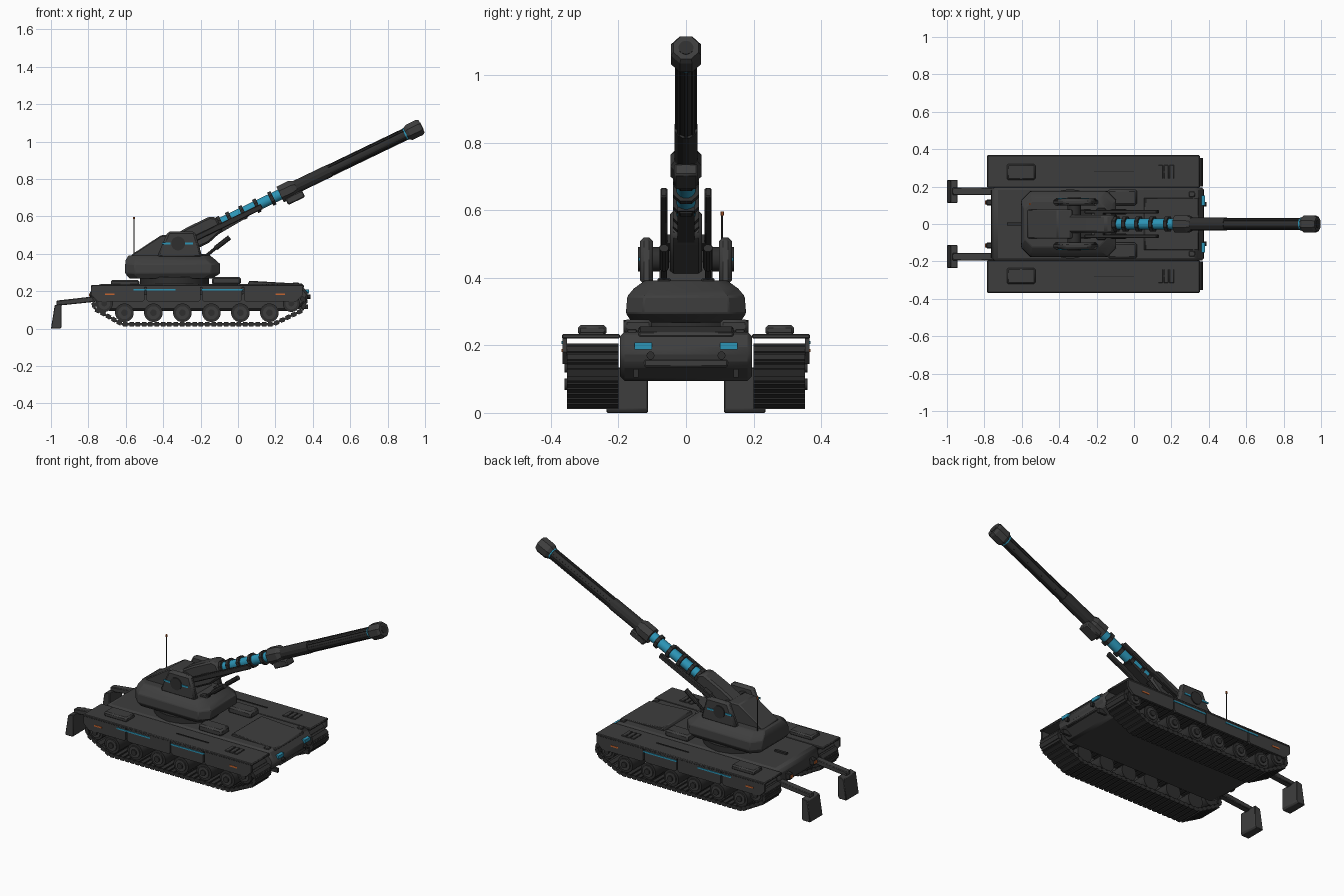
import bpy, bmesh, math
from mathutils import Matrix, Vector

if "Cube" in bpy.data.objects:
    bpy.data.objects.remove(bpy.data.objects["Cube"], do_unlink=True)


def material(name, rgb):
    m = bpy.data.materials.new(name)
    m.use_nodes = True
    m.diffuse_color = (*rgb, 1)
    m.node_tree.nodes["Principled BSDF"].inputs["Base Color"].default_value = (*rgb, 1)
    return m


BODY = material("charcoal armour", (0.048, 0.048, 0.048))
DARK = material("gunmetal", (0.028, 0.028, 0.028))
BLUE = material("cyan blue", (0.025, 0.3, 0.47))
ORANGE = material("burnt orange", (0.55, 0.13, 0.03))
made = []


def finish(bm, name, mat, bevel=0.0, frame=None):
    bmesh.ops.recalc_face_normals(bm, faces=bm.faces)
    mesh = bpy.data.meshes.new(name)
    bm.to_mesh(mesh)
    bm.free()
    mesh.materials.append(mat)
    ob = bpy.data.objects.new(name, mesh)
    bpy.context.collection.objects.link(ob)
    if frame:
        ob.matrix_world = frame
    if bevel:
        mod = ob.modifiers.new("bevel", 'BEVEL')
        mod.width = bevel
        mod.segments = 1
    made.append(ob)
    return ob


def add_box(bm, x, y, z, turn=None):
    """x, y, z are (low, high) pairs."""
    centre = Vector([sum(p) / 2 for p in (x, y, z)])
    size = [abs(p[1] - p[0]) for p in (x, y, z)]
    m = Matrix.Translation(centre) @ (turn or Matrix()) @ Matrix.Diagonal((*size, 1))
    bmesh.ops.create_cube(bm, size=1, matrix=m)


def box(name, x, y, z, mat=BODY, bevel=0.0, frame=None):
    bm = bmesh.new()
    add_box(bm, x, y, z)
    return finish(bm, name, mat, bevel, frame)


def loft(name, rings, mat=BODY, bevel=0.0, frame=None):
    bm = bmesh.new()
    vs = [[bm.verts.new(p) for p in ring] for ring in rings]
    n = len(vs[0])
    for a, b in zip(vs, vs[1:]):
        for i in range(n):
            j = (i + 1) % n
            bm.faces.new((a[i], a[j], b[j], b[i]))
    bm.faces.new(vs[0])
    bm.faces.new(vs[-1])
    return finish(bm, name, mat, bevel, frame)


def prism(name, outline, y0, y1, mat=BODY, bevel=0.0, frame=None):
    return loft(name, [[(x, y, z) for x, z in outline] for y in (y0, y1)], mat, bevel, frame)


def tube(name, a, b, r, sides=20, mat=DARK, r2=None, frame=None):
    a, b = Vector(a), Vector(b)
    rot = (b - a).to_track_quat('Z', 'Y').to_matrix().to_4x4()
    m = Matrix.Translation((a + b) / 2) @ rot @ Matrix.Rotation(math.pi / sides, 4, 'Z')
    bm = bmesh.new()
    bmesh.ops.create_cone(bm, cap_ends=True, segments=sides, radius1=r,
                          radius2=r if r2 is None else r2, depth=(b - a).length, matrix=m)
    return finish(bm, name, mat, 0, frame)


# Hull
prism("hull", [(-0.76, 0.225), (-0.74, 0.24), (0.335, 0.24), (0.378, 0.185), (0.365, 0.14),
               (0.30, 0.095), (-0.70, 0.095), (-0.765, 0.15)], -0.195, 0.195, BODY, 0.02)
prism("front_deck_plate", [(0.05, 0.235), (0.06, 0.256), (0.345, 0.24), (0.35, 0.225)],
      -0.14, 0.14, BODY, 0.004)
box("lower_nose_plate", (0.34, 0.372), (-0.125, 0.125), (0.135, 0.16), BODY, 0.005)
box("rear_deck_rib", (-0.68, -0.60), (-0.008, 0.008), (0.235, 0.25), DARK)

# Track loop outline and the offsets of the pads along it
LOOP = [(-0.62, 0.024), (0.19, 0.024), (0.345, 0.098), (0.36, 0.145), (0.305, 0.193),
        (-0.725, 0.193), (-0.775, 0.15), (-0.765, 0.105)]


def track(name, y0, y1):
    bm = bmesh.new()
    for (ax, az), (bx, bz) in zip(LOOP, LOOP[1:] + LOOP[:1]):
        length = math.hypot(bx - ax, bz - az)
        turn = Matrix.Rotation(-math.atan2(bz - az, bx - ax), 4, 'Y')
        cx, cz = (ax + bx) / 2, (az + bz) / 2
        add_box(bm, (cx - length / 2, cx + length / 2), (y0, y1), (cz - 0.006, cz + 0.006), turn)
        count = max(1, round(length / 0.034))
        for i in range(count):
            t = (i + 0.5) / count
            px, pz = ax + (bx - ax) * t, az + (bz - az) * t
            add_box(bm, (px - 0.012, px + 0.012), (y0, y1), (pz - 0.012, pz + 0.012), turn)
    finish(bm, name, DARK)


for side, tag in ((1, "left"), (-1, "right")):
    def ys(a, b):
        return (side * a, side * b)

    # Running gear
    track(tag + "_track", *ys(0.2, 0.352))
    wheels = [(-0.607 + 0.155 * i, 0.085, 0.05) for i in range(6)]
    wheels += [(-0.715, 0.135, 0.046), (0.285, 0.135, 0.046)]
    for i, (x, z, r) in enumerate(wheels):
        for part, y0, y1, rad, mat in (("tyre", 0.21, 0.345, r, DARK), ("rim", 0.34, 0.352, r * 0.7, BODY),
                                       ("hub", 0.35, 0.36, r * 0.35, DARK)):
            tube(f"{tag}_wheel_{part}_{i}", (x, side * y0, z), (x, side * y1, z), rad, 20, mat)

    # Fender and skirt panels
    box(tag + "_fender", (-0.785, 0.352), ys(0.195, 0.368), (0.22, 0.234), BODY, 0.004)
    for i, (x0, x1, c0, c1) in enumerate(((-0.785, -0.50, 0.035, 0.01), (-0.49, -0.20, 0.01, 0.01),
                                          (-0.193, 0.022, 0.01, 0.01), (0.032, 0.345, 0.01, 0.035))):
        prism(f"{tag}_skirt_{i}", [(x0, 0.226), (x1, 0.226), (x1, 0.145 + c1), (x1 - c1, 0.145),
                                   (x0 + c0, 0.145), (x0, 0.145 + c0)], *ys(0.352, 0.366))
    for i, x0 in enumerate((-0.56, -0.195)):
        box(f"{tag}_skirt_light_{i}", (x0, x0 + 0.225), ys(0.364, 0.369), (0.204, 0.213), BLUE)
    for i, x0 in enumerate((-0.71, 0.20)):
        box(f"{tag}_skirt_marker_{i}", (x0, x0 + 0.05), ys(0.364, 0.369), (0.18, 0.189), ORANGE)
    box(tag + "_stowage_box", (-0.68, -0.527), ys(0.235, 0.32), (0.23, 0.26), BODY, 0.008)
    box(tag + "_fender_groove", (-0.215, 0.0), ys(0.277, 0.283), (0.23, 0.238), DARK)
    for i in range(3):
        x = 0.13 + 0.03 * i
        box(f"{tag}_vent_{i}", (x, x + 0.024), ys(0.242, 0.315), (0.23, 0.24), BODY, 0.002)

    # Hull fittings
    box(tag + "_deck_box", (-0.14, 0.015), ys(0.1, 0.185), (0.235, 0.277), BODY, 0.01)
    box(tag + "_deck_hatch", (0.295, 0.325), ys(0.145, 0.175), (0.235, 0.248), BODY, 0.003)
    box(tag + "_headlight", (0.345, 0.38), ys(0.1, 0.152), (0.188, 0.208), BLUE)
    box(tag + "_tow_hook", (0.32, 0.375), ys(0.14, 0.155), (0.105, 0.13), DARK)
    tube(tag + "_front_lug", (0.36, side * 0.105, 0.17), (0.388, side * 0.105, 0.17), 0.012, 10)
    box(tag + "_rear_bracket", (-0.79, -0.75), ys(0.1, 0.13), (0.16, 0.2), DARK, 0.004)
    box(tag + "_tail_light", (-0.796, -0.788), ys(0.104, 0.126), (0.172, 0.188), ORANGE)

    # Rear spades
    prism(tag + "_spade_arm", [(-0.97, 0.122), (-0.97, 0.15), (-0.74, 0.176), (-0.74, 0.146)],
          *ys(0.155, 0.195), BODY, 0.004)
    prism(tag + "_spade", [(-0.98, 0.125), (-0.943, 0.135), (-0.943, 0.01), (-0.95, 0.0), (-1.0, 0.0)],
          *ys(0.113, 0.235), BODY, 0.003)

    # Trunnion cheeks
    prism(tag + "_cheek", [(-0.435, 0.38), (-0.375, 0.52), (-0.23, 0.52), (-0.19, 0.38)],
          *ys(0.098, 0.136), BODY, 0.012)
    tube(tag + "_trunnion", (-0.32, side * 0.04, 0.455), (-0.32, side * 0.142, 0.455), 0.037, 24)
    for i, x0 in enumerate((-0.405, -0.285)):
        box(f"{tag}_cheek_light_{i}", (x0, x0 + 0.045), ys(0.134, 0.14), (0.45, 0.46), BLUE)

    # Elevating rods at the turret front
    box(tag + "_rod_foot", (-0.2, -0.15), ys(0.045, 0.085), (0.37, 0.40), DARK, 0.005)
    tube(tag + "_elevating_rod", (-0.175, side * 0.065, 0.385), (-0.1, side * 0.065, 0.447), 0.009, 10)
    tube(tag + "_rod_sleeve", (-0.12, side * 0.065, 0.43), (-0.045, side * 0.065, 0.488), 0.014, 10)

# Turret
tube("turret_ring", (-0.34, 0, 0.235), (-0.34, 0, 0.275), 0.185, 40, DARK)


def turret_ring(z, x0, x1, h, c):
    return [(x0 + c, -h, z), (x1 - c, -h, z), (x1, c - h, z), (x1, h - c, z),
            (x1 - c, h, z), (x0 + c, h, z), (x0, h - c, z), (x0, c - h, z)]


loft("turret", [turret_ring(0.268, -0.58, -0.14, 0.16, 0.04), turret_ring(0.295, -0.603, -0.095, 0.178, 0.05),
                turret_ring(0.345, -0.603, -0.095, 0.174, 0.05), turret_ring(0.368, -0.60, -0.12, 0.155, 0.05),
                turret_ring(0.392, -0.585, -0.15, 0.122, 0.04)], BODY, 0.004)
prism("turret_rear_housing", [(-0.57, 0.38), (-0.57, 0.395), (-0.41, 0.5), (-0.34, 0.5), (-0.22, 0.385)],
      -0.078, 0.078, BODY, 0.006)
tube("antenna", (-0.557, 0.107, 0.38), (-0.557, 0.107, 0.59), 0.003, 6)
tube("antenna_tip", (-0.557, 0.107, 0.585), (-0.557, 0.107, 0.597), 0.006, 8, ORANGE)

# Gun, built along its own axis and raised
GUN = Matrix.Translation((-0.32, 0, 0.455)) @ Matrix.Rotation(math.radians(-25.7), 4, 'Y')


def gun_tube(name, s0, s1, r, sides=8, mat=DARK, r2=None):
    return tube(name, (s0, 0, 0), (s1, 0, 0), r, sides, mat, r2, GUN)


prism("cradle", [(-0.09, -0.05), (-0.07, 0.045), (0.08, 0.057), (0.215, 0.057), (0.245, 0.035),
                 (0.245, -0.04), (0.15, -0.068), (0.0, -0.068)], -0.047, 0.047, BODY, 0.01, GUN)
prism("cradle_nose", [(0.2, -0.05), (0.2, -0.015), (0.4, -0.02), (0.4, -0.034)], -0.025, 0.025, DARK, 0, GUN)
gun_tube("recoil_core", 0.2, 0.62, 0.029, 16, BLUE)
for i, s in enumerate((0.25, 0.306, 0.384, 0.467, 0.556)):
    gun_tube(f"core_clamp_{i}", s - 0.01, s + 0.01, 0.042)
for side, tag in ((1, "left"), (-1, "right")):
    box(tag + "_recoil_rail", (0.06, 0.49), (side * 0.055, side * 0.076), (-0.03, 0.0), DARK, 0.004, GUN)
    box(tag + "_rail_stay", (0.12, 0.17), (side * 0.03, side * 0.06), (-0.03, 0.0), DARK, 0, GUN)
gun_tube("collar", 0.605, 0.675, 0.05, 8, BODY)
gun_tube("collar_taper", 0.675, 0.70, 0.05, 8, BODY, 0.037)
box("collar_block", (0.62, 0.72), (-0.035, 0.035), (-0.07, -0.03), BODY, 0.006, GUN)
gun_tube("barrel_sleeve", 0.69, 0.9, 0.036, 12)
gun_tube("barrel", 0.69, 1.37, 0.029, 16)
for i in range(8):
    turn = Matrix.Rotation(math.tau * i / 8, 4, 'X')
    box(f"barrel_rib_{i}", (0.72, 1.35), (-0.005, 0.005), (0.024, 0.033), DARK, 0, GUN @ turn)
gun_tube("muzzle_light", 1.345, 1.353, 0.035, 12, BLUE)
gun_tube("muzzle_taper", 1.353, 1.37, 0.036, 8, BODY, 0.048)
gun_tube("muzzle", 1.37, 1.43, 0.048, 8, BODY)
gun_tube("muzzle_lip", 1.43, 1.445, 0.048, 8, BODY, 0.04)
gun_tube("muzzle_bore", 1.44, 1.447, 0.022, 16)

# Smooth round parts, keeping hard edges
bpy.ops.object.select_all(action='DESELECT')
for ob in made:
    ob.select_set(True)
bpy.context.view_layer.objects.active = made[0]
bpy.ops.object.shade_smooth_by_angle(angle=math.radians(28))
